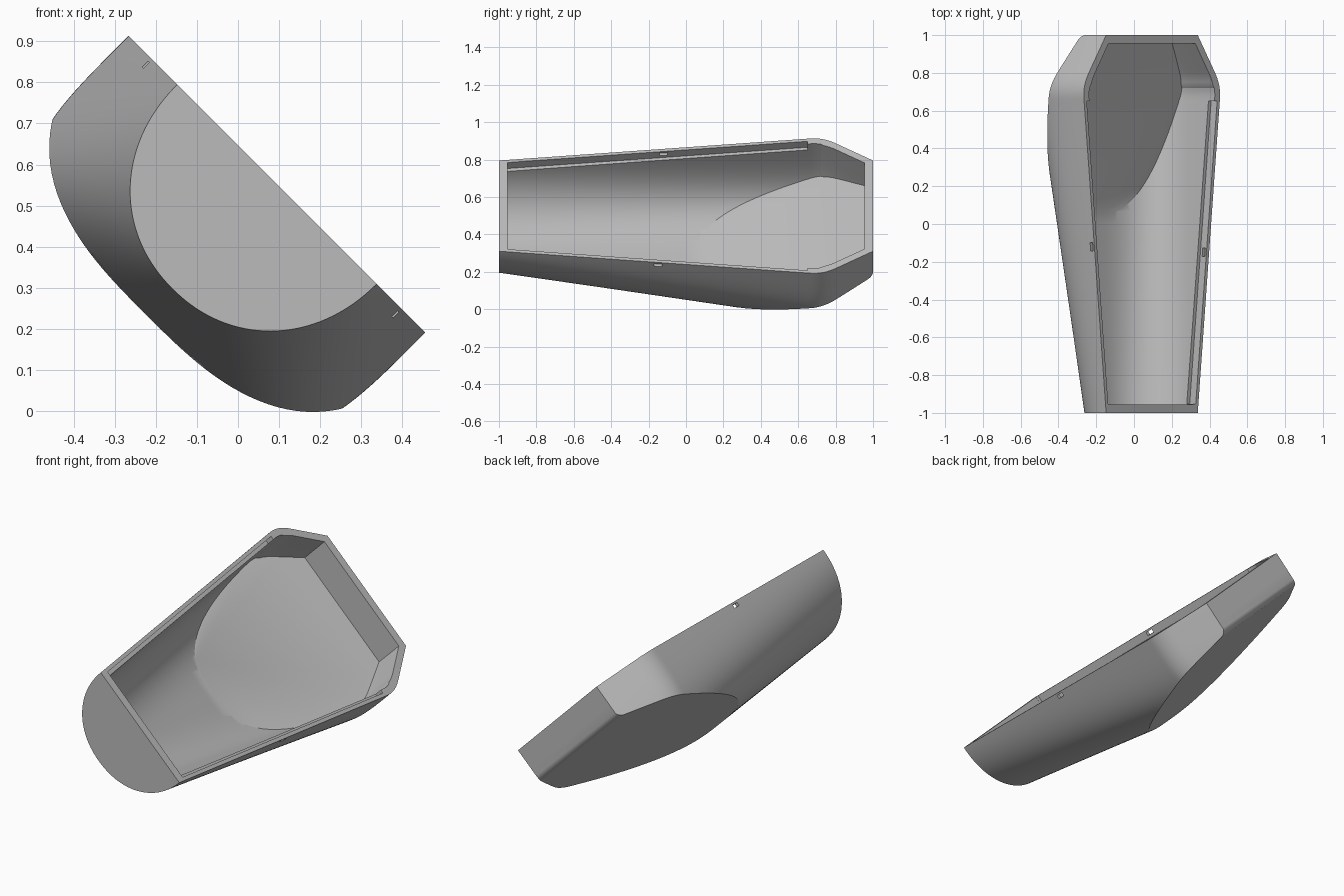
import bpy, bmesh, math
from mathutils import Vector, Matrix

if "Cube" in bpy.data.objects:
    bpy.data.objects.remove(bpy.data.objects["Cube"])

# Local frame: x across the opening, y along the body, z = 0 at the rim (body hangs below).
SLOPE = math.radians(15)          # tilt of the flat floor under the head end


def half_width(y):
    """Plan outline: long taper, rounded shoulder, short slanted head."""
    a = 0.343 + 0.1 * (y + 1)
    b = 0.343 + 0.65 * (1 - y)
    k = 0.05
    h = max(k - abs(a - b), 0)
    return min(a, b) - h * h / (4 * k)


def section(y, inset, top, n=72):
    """Cross-section: round at the foot, squarer towards the head."""
    s = y + 1
    side = inset * (1.18 if y > 0.73 else 1.0)
    w, d = half_width(y) - side, 0.36 + 0.088 * s - inset
    p = 2.1 + 0.82 * s + 0.14 * s * s
    pts = []
    for i in range(n + 1):
        t = math.pi * i / n
        c, q = math.cos(t), math.sin(t)
        r = ((abs(c) / w) ** p + (abs(q) / d) ** p) ** (-1 / p)
        pts.append((r * c, y, -r * q if 0 < i < n else 0))
    if top:
        pts = [(w, y, top)] + pts + [(-w, y, top)]
    return pts


def cut(bm, co, no):
    """Slice away everything beyond a plane and close the hole."""
    res = bmesh.ops.bisect_plane(bm, geom=bm.verts[:] + bm.edges[:] + bm.faces[:], dist=1e-6,
                                 plane_co=co, plane_no=no, clear_outer=True)
    edges = [e for e in bm.edges if e.is_boundary]
    if edges:
        bmesh.ops.holes_fill(bm, edges=edges, sides=0)


def finish(bm, name):
    bmesh.ops.recalc_face_normals(bm, faces=bm.faces)
    me = bpy.data.meshes.new(name)
    bm.to_mesh(me)
    bm.free()
    ob = bpy.data.objects.new(name, me)
    bpy.context.collection.objects.link(ob)
    return ob


def loft(name, y0, y1, inset, top, floor_depth, fillet):
    ys = [y0 + (0.58 - y0) * i / 24 for i in range(25)]
    ys += [0.58 + (y1 - 0.58) * i / 24 for i in range(1, 25)]
    bm = bmesh.new()
    rows = [[bm.verts.new(p) for p in section(y, inset, top)] for y in ys]
    n = len(rows[0])
    for a, b in zip(rows, rows[1:]):
        for i in range(n):
            j = (i + 1) % n
            bm.faces.new((a[i], a[j], b[j], b[i]))
    bm.faces.new(rows[0])
    bm.faces.new(rows[-1])
    # flat sloping floor
    cut(bm, Vector((0, y1, -floor_depth)), Vector((0, math.sin(SLOPE), -math.cos(SLOPE))))
    # rounded lower edge at the head end
    if fillet:
        c = Vector((0, y1 - fillet, -floor_depth + fillet * math.tan((math.pi / 2 - SLOPE) / 2)))
        for i in range(1, 6):
            t = SLOPE + (math.pi / 2 - SLOPE) * i / 6
            no = Vector((0, math.sin(t), -math.cos(t)))
            cut(bm, c + no * fillet, no)
    return finish(bm, name)


def prism(name, outline, z0, z1):
    bm = bmesh.new()
    lo = [bm.verts.new((x, y, z0)) for x, y in outline]
    hi = [bm.verts.new((x, y, z1)) for x, y in outline]
    bm.faces.new(lo)
    bm.faces.new(hi)
    for i in range(len(lo)):
        j = (i + 1) % len(lo)
        bm.faces.new((lo[i], lo[j], hi[j], hi[i]))
    return finish(bm, name)


# Outer body and the cavity that hollows it
body = loft("coffin_base", -1, 1, 0, 0, 0.188, 0.04)
cutters = [loft("cavity_cutter", -0.955, 0.955, 0.04, 0.06, 0.172, 0)]

# Stepped ledge for the lid along both long sides
wa, wb = half_width(-0.954) - 0.02, half_width(0.65) - 0.02
cutters.append(prism("ledge_cutter", [(-wa, -0.954), (wa, -0.954), (wb, 0.65), (-wb, 0.65)], -0.045, 0.08))

# Small latch slots through the side walls
for side, y in ((-1, -0.12), (1, -0.15)):
    w = half_width(y) * side
    cutters.append(prism("slot_cutter", [(w - 0.04, y - 0.022), (w + 0.04, y - 0.022),
                                         (w + 0.04, y + 0.022), (w - 0.04, y + 0.022)], -0.03, -0.011))

bpy.context.view_layer.objects.active = body
body.select_set(True)
for c in cutters:
    c.hide_render = True
    m = body.modifiers.new("cut", 'BOOLEAN')
    m.operation = 'DIFFERENCE'
    m.solver = 'EXACT'
    m.object = c
    bpy.ops.object.modifier_apply(modifier=m.name)
for c in cutters:
    bpy.data.objects.remove(c, do_unlink=True)

# Lean the body 45 degrees about its length
body.data.transform(Matrix.Translation((0.095, 0, 0.5525)) @ Matrix.Rotation(math.radians(45), 4, 'Y'))

mat = bpy.data.materials.new("plain_grey")
mat.diffuse_color = (0.5, 0.5, 0.5, 1)
mat.use_nodes = True
mat.node_tree.nodes["Principled BSDF"].inputs["Base Color"].default_value = mat.diffuse_color
body.data.materials.clear()
body.data.materials.append(mat)
for f in body.data.polygons:
    f.material_index = 0
bpy.ops.object.shade_smooth_by_angle(angle=math.radians(25))
